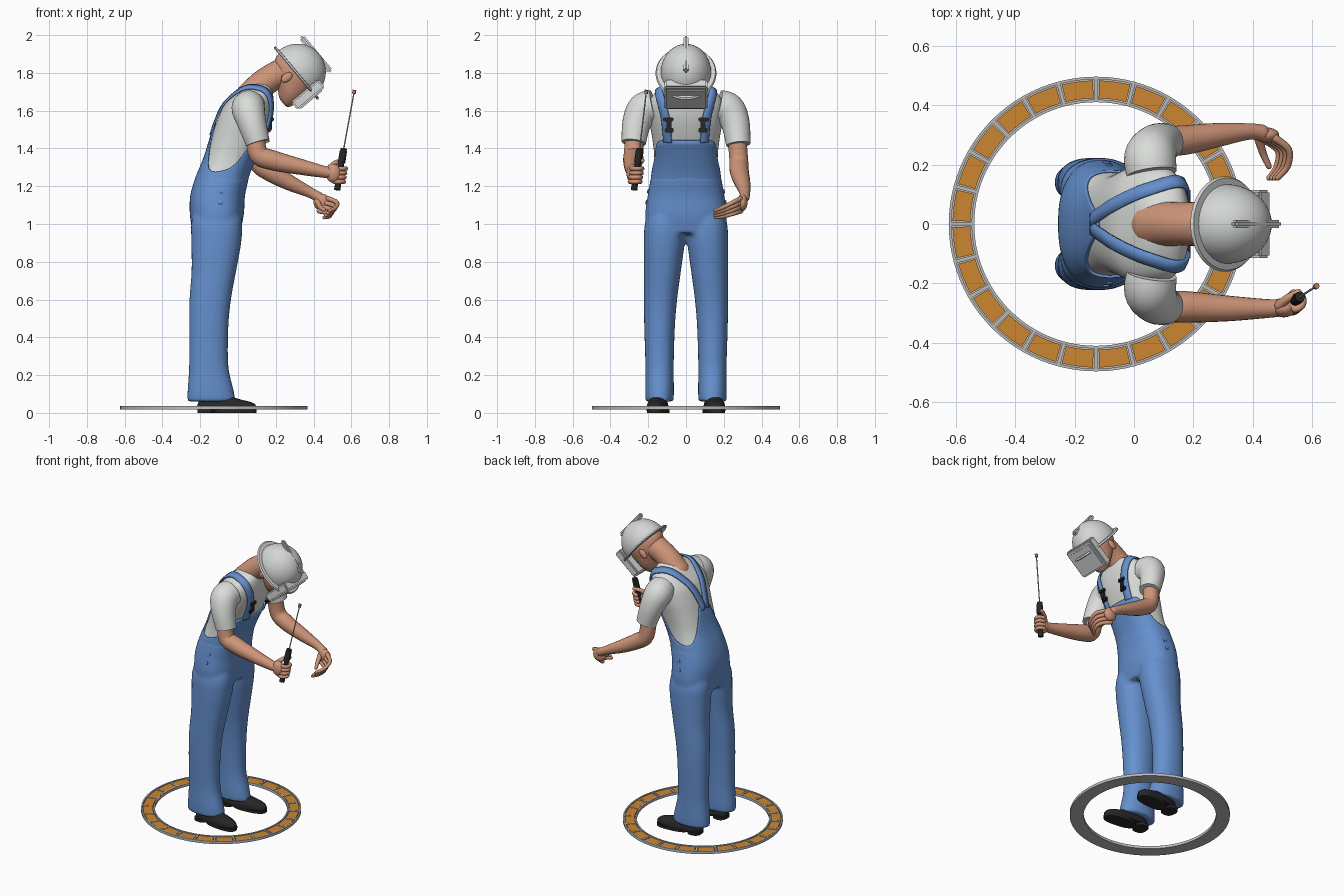
import bpy, bmesh, math
from mathutils import Vector, Matrix
from mathutils.bvhtree import BVHTree

if "Cube" in bpy.data.objects:
    bpy.data.objects.remove(bpy.data.objects["Cube"])


def material(name, r, g, b):
    m = bpy.data.materials.new(name)
    m.use_nodes = True
    m.diffuse_color = (r, g, b, 1)
    m.node_tree.nodes["Principled BSDF"].inputs["Base Color"].default_value = (r, g, b, 1)
    return m


DENIM = material("denim_blue", .13, .28, .62)
SHIRT = material("shirt_white", .70, .72, .70)
SKIN = material("skin", .62, .30, .19)
HELMET = material("helmet_grey", .66, .67, .67)
BLACK = material("black", .02, .02, .02)
ORANGE = material("orange", .60, .24, .03)
STEEL = material("steel_grey", .50, .50, .50)
COPPER = material("copper", .45, .18, .09)


def finish(name, bm, mat, matrix=None, angle=40):
    bmesh.ops.recalc_face_normals(bm, faces=bm.faces)
    me = bpy.data.meshes.new(name)
    bm.to_mesh(me)
    bm.free()
    if matrix:
        me.transform(matrix)
    me.materials.append(mat)
    me.shade_smooth()
    me.set_sharp_from_angle(angle=math.radians(angle))
    ob = bpy.data.objects.new(name, me)
    bpy.context.scene.collection.objects.link(ob)
    return ob


def spline(rows, steps=5):
    """Smooth curve through rows of any number of components."""
    rows = [Vector(r) for r in rows]
    out = []
    for i in range(len(rows) - 1):
        b, c = rows[i], rows[i + 1]
        a, d = rows[max(i - 1, 0)], rows[min(i + 2, len(rows) - 1)]
        for k in range(steps):
            t = k / steps
            out.append(b + (c - a) * (t / 2) + (2 * a - 5 * b + 4 * c - d) * (t * t / 2)
                       + (3 * b - a - 3 * c + d) * (t ** 3 / 2))
    return out + [rows[-1]]


def skin_rings(bm, rings, caps=True):
    vs = [[bm.verts.new(p) for p in ring] for ring in rings]
    n = len(vs[0])
    for a, b in zip(vs, vs[1:]):
        for i in range(n):
            bm.faces.new((a[i], a[(i + 1) % n], b[(i + 1) % n], b[i]))
    if caps:
        bm.faces.new(vs[0])
        bm.faces.new(vs[-1])


def section(row, a, p=2.4, off=0):
    """Point at angle a on a level rounded section (height, cx, cy, rx, ry)."""
    h, cx, cy, rx, ry = row
    c, s = math.cos(a), math.sin(a)
    return (cx + (rx + off) * math.copysign(abs(c) ** (2 / p), c),
            cy + (ry + off) * math.copysign(abs(s) ** (2 / p), s), h)


def loft(bm, rows, n=40, p=2.4):
    skin_rings(bm, [[section(r, math.tau * i / n, p) for i in range(n)] for r in spline(rows)])


def tube(name, rows, mat, n=20, round_ends=True):
    """Round limb through rows of (x, y, z, radius)."""
    rows = [(Vector(r[:3]), r[3]) for r in spline(rows)]
    if round_ends:
        def dome(end, inner):
            d = (end[0] - inner[0]).normalized()
            return [(end[0] + d * end[1] * math.sin(a), end[1] * math.cos(a)) for a in (.5, 1, 1.45)]
        rows = dome(rows[0], rows[1])[::-1] + rows + dome(rows[-1], rows[-2])
    rings, side = [], None
    for i, (c, r) in enumerate(rows):
        t = (rows[min(i + 1, len(rows) - 1)][0] - rows[max(i - 1, 0)][0]).normalized()
        side = t.orthogonal() if side is None else side - t * side.dot(t)
        side.normalize()
        up = t.cross(side)
        rings.append([c + r * (side * math.cos(k) + up * math.sin(k))
                      for k in (math.tau * j / n for j in range(n))])
    bm = bmesh.new()
    skin_rings(bm, rings)
    return finish(name, bm, mat, angle=60)


def box(name, center, size, mat, matrix=None, bevel=.004):
    bm = bmesh.new()
    bmesh.ops.create_cube(bm, size=1, matrix=Matrix.Translation(center) @ Matrix.Diagonal((*size, 1)))
    bmesh.ops.bevel(bm, geom=bm.edges[:], offset=bevel, segments=2, affect='EDGES')
    return finish(name, bm, mat, matrix)


def ball(name, center, radii, mat, matrix=None):
    bm = bmesh.new()
    bmesh.ops.create_uvsphere(bm, u_segments=24, v_segments=14, radius=1,
                              matrix=Matrix.Translation(center) @ Matrix.Diagonal((*radii, 1)))
    return finish(name, bm, mat, matrix)


def lathe(name, profile, mat, matrix, n=64, closed=True):
    """Profile of (radius, height) turned about the local z axis."""
    rings = [[(r * math.cos(a), r * math.sin(a), h) for a in (math.tau * i / n for i in range(n))]
             for r, h in profile]
    bm = bmesh.new()
    skin_rings(bm, rings + ([rings[0]] if closed else []), caps=not closed)
    bmesh.ops.remove_doubles(bm, verts=bm.verts, dist=1e-5)
    return finish(name, bm, mat, matrix)


# Floor ring: steel tray, rims, dividers and orange tiles
ring_at = Matrix.Translation((-.128, 0, 0))
lathe("ring_tray", [(.411, .018), (.497, .018), (.497, .026), (.411, .026)], STEEL, ring_at, 96)
for name, r in (("ring_inner_rim", .411), ("ring_outer_rim", .488)):
    lathe(name, [(r, .02), (r + .009, .02), (r + .009, .036), (r, .036)], STEEL, ring_at, 96)
tiles = bmesh.new()
for k in range(24):
    turn = Matrix.Rotation(math.tau * k / 24, 4, 'Z')
    box("ring_divider", (.454, 0, .029), (.076, .012, .012), STEEL, ring_at @ turn, .001)
    arcs = [[turn @ Vector((r * math.cos(a), r * math.sin(a), z))
             for r, z in ((.424, .024), (.484, .024), (.484, .033), (.424, .033))]
            for a in (math.radians(1.2 + 2.1 * j) for j in range(7))]
    skin_rings(tiles, arcs)
finish("ring_tiles", tiles, ORANGE, ring_at)

# Shirt torso
torso_rows = [(.95, -.115, 0, .115, .20), (1.05, -.112, 0, .133, .206), (1.15, -.108, 0, .135, .193),
              (1.25, -.083, 0, .132, .176), (1.35, -.042, 0, .132, .168), (1.45, -.003, 0, .14, .178),
              (1.55, .032, 0, .142, .195), (1.63, .058, 0, .13, .20), (1.69, .085, 0, .10, .168),
              (1.725, .10, 0, .075, .11), (1.745, .11, 0, .05, .065)]
bm = bmesh.new()
loft(bm, torso_rows, 64)
bmesh.ops.recalc_face_normals(bm, faces=bm.faces)
surface = BVHTree.FromBMesh(bm)
finish("shirt_torso", bm, SHIRT, angle=70)

# Trousers: two legs and hips blended into one skin
leg = [(.06, -.14, .14, .128, .074), (.12, -.145, .14, .122, .076), (.25, -.155, .14, .104, .075),
       (.45, -.155, .14, .104, .081), (.6, -.147, .135, .110, .088), (.75, -.128, .125, .118, .098),
       (.9, -.115, .115, .132, .108), (1.0, -.113, .11, .135, .108), (1.08, -.112, .10, .12, .09)]
bm = bmesh.new()
for s in (1, -1):
    loft(bm, [(h, cx, cy * s, rx, ry) for h, cx, cy, rx, ry in leg], p=2.2)
loft(bm, [(h, cx, cy, rx + .010, ry + .010) for h, cx, cy, rx, ry in torso_rows[:4]])
trousers = finish("trousers", bm, DENIM)
blend = trousers.modifiers.new("blend", 'REMESH')
blend.mode, blend.voxel_size, blend.use_smooth_shade = 'VOXEL', .011, True
soft = trousers.modifiers.new("soften", 'SMOOTH')
soft.factor, soft.iterations = .5, 6

# Bib: shell over the torso with a curved top edge
dense = spline(torso_rows, 10)
edge = spline([(0, 1.44), (42, 1.44), (58, 1.41), (75, 1.32), (95, 1.28), (120, 1.285),
               (142, 1.34), (160, 1.43), (172, 1.51), (180, 1.54)], 8)


def sample(table, x):
    for a, b in zip(table, table[1:]):
        if x <= b[0]:
            return a.lerp(b, (x - a[0]) / (b[0] - a[0]))
    return table[-1]


def bib_point(i, j):
    a = math.tau * i / 96
    top = sample(edge, min(360 * i / 96, 360 - 360 * i / 96))[1]
    return section(sample(dense, 1.12 + (top - 1.12) * j / 14), a, off=.009)


bm = bmesh.new()
skin_rings(bm, [[bib_point(i, j) for i in range(96)] for j in range(15)], caps=False)
bib = finish("bib", bm, DENIM, angle=70)
bib.modifiers.new("cloth", 'SOLIDIFY').thickness = .008

# Straps hug the shirt; buckles and buttons
strap = [(-.13, .012, 1.47), (-.085, .045, 1.59), (-.03, .085, 1.68), (.05, .12, 1.73),
         (.12, .14, 1.72), (.175, .135, 1.66), (.19, .12, 1.58), (.17, .11, 1.50), (.15, .108, 1.42)]
for s, side_name in ((1, "left"), (-1, "right")):
    path = [Vector((x, y * s, z)) for x, y, z in spline(strap, 6)]
    bm = bmesh.new()
    rows = []
    for i, p in enumerate(path):
        t = path[min(i + 1, len(path) - 1)] - path[max(i - 1, 0)]
        loc, nor = surface.find_nearest(p)[:2]
        across = t.cross(nor).normalized()
        row = []
        for w in (-.022, 0, .022):
            q, qn = surface.find_nearest(loc + across * w)[:2]
            row.append(bm.verts.new(q + qn * .010))
        rows.append(row)
    for a, b in zip(rows, rows[1:]):
        for k in range(2):
            bm.faces.new((a[k], a[k + 1], b[k + 1], b[k]))
    ob = finish("strap_" + side_name, bm, DENIM, angle=80)
    mod = ob.modifiers.new("cloth", 'SOLIDIFY')
    mod.thickness, mod.offset = .010, 0
    for name, z, size in (("buckle_slide", 1.535, (.016, .052, .022)),
                          ("buckle_clip", 1.50, (.014, .026, .06)),
                          ("buckle_hook", 1.462, (.016, .044, .026))):
        loc, nor = surface.find_nearest((.25, .11 * s, z))[:2]
        box(name + "_" + side_name, (*(loc + nor * .016),), size, BLACK)
    for x, z in ((-.08, 1.19), (-.09, 1.13)):
        loc, nor = surface.find_nearest((x, .3 * s, z))[:2]
        lathe("hip_button_" + side_name, [(.012, 0), (.012, .006), (.008, .008)], DENIM,
              Matrix.Translation(loc + nor * .008) @ nor.to_track_quat('Z', 'Y').to_matrix().to_4x4(),
              16, False)
    # Short sleeve
    drop = .0 if s < 0 else .01
    tube("sleeve_" + side_name, [(.06, s * .17, 1.625, .085), (.055, s * .225, 1.605, .088),
                                 (.075, s * .262, 1.53, .076), (.105, s * .277, 1.43 - drop, .064)],
         SHIRT, 28, False)
    # Shoe: upper, sole and heel, toe turned slightly outward
    place = Matrix.Translation((-.06, s * .15, 0)) @ Matrix.Rotation(s * .1, 4, 'Z')
    bm = bmesh.new()
    loft(bm, [(.016, 0, 0, .155, .052), (.035, 0, 0, .157, .054), (.055, -.008, 0, .143, .049),
              (.075, -.04, 0, .10, .042), (.105, -.08, 0, .06, .036)], p=2.3)
    finish("shoe_" + side_name, bm, BLACK, place)
    for name, x, rx in (("sole_", .045, .113), ("heel_", -.11, .045)):
        bm = bmesh.new()
        loft(bm, [(0, x, 0, rx, .05), (.02, x, 0, rx, .052)], p=2.6)
        finish(name + side_name, bm, BLACK, place)

# Arms
tube("arm_right", [(.09, -.27, 1.48, .05), (.108, -.278, 1.37, .052), (.18, -.28, 1.338, .053),
                   (.32, -.285, 1.305, .043), (.46, -.285, 1.275, .031), (.50, -.28, 1.27, .030)], SKIN)
tube("arm_left", [(.09, .27, 1.46, .05), (.105, .28, 1.33, .05), (.17, .283, 1.275, .05),
                  (.28, .30, 1.215, .041), (.385, .312, 1.165, .028), (.43, .308, 1.14, .028)], SKIN)

# Right hand closed round the torch
base, head_end, tip = Vector((.525, -.275, 1.18)), Vector((.56, -.245, 1.40)), Vector((.615, -.21, 1.70))
ball("palm_right", (.505, -.285, 1.268), (.04, .03, .05), SKIN)
for i in range(4):
    c = base.lerp(head_end, .2 + i * .105)
    tube("finger_right", [(c.x + .028 * math.cos(a), c.y + .028 * math.sin(a), c.z, .012)
                          for a in (math.radians(d) for d in (215, 275, 335, 395, 460))], SKIN, 10)
tube("thumb_right", [(.49, -.275, 1.30, .017), (.52, -.25, 1.325, .014), (.555, -.23, 1.335, .011)], SKIN, 12)

# Torch: handle, collar, rod and tip
tube("torch_handle", [(*base, .017), (*base.lerp(head_end, .5), .015), (*head_end, .017)], BLACK, 16, False)
tube("torch_collar", [(*base.lerp(head_end, .66), .020), (*base.lerp(head_end, .95), .019)], BLACK, 8, False)
tube("torch_rod", [(*head_end, .0035), (*tip, .0035)], STEEL, 8, False)
tube("torch_tip", [(*head_end.lerp(tip, .965), .010), (*head_end.lerp(tip, 1.03), .010)], COPPER, 8, False)

# Left hand, open with curled fingers
ball("palm_left", (.445, .300, 1.115), (.045, .026, .045), SKIN)
for i in range(4):
    tube("finger_left", [(.475 - .015 * i, .29, 1.135 - .022 * i, .014),
                         (.522 - .012 * i, .25, 1.115 - .020 * i, .012),
                         (.518 - .012 * i, .195, 1.088 - .016 * i, .011),
                         (.485 - .010 * i, .155, 1.070 - .012 * i, .009)], SKIN, 10)
tube("thumb_left", [(.42, .29, 1.12, .016), (.435, .24, 1.09, .013), (.455, .195, 1.075, .010)], SKIN, 10)

# Head, in a frame tipped forward: local x is the face, local z the crown
tilt = Matrix.Translation((.31, 0, 1.80)) @ Matrix.Rotation(math.radians(50), 4, 'Y')
tube("neck", [(.07, 0, 1.67, .085), (.125, 0, 1.735, .075), (.18, 0, 1.775, .073), (.235, 0, 1.80, .078)], SKIN, 28)
bm = bmesh.new()
loft(bm, [(-.158, .075, 0, .022, .022), (-.145, .068, 0, .045, .043), (-.105, .045, 0, .078, .073),
          (-.055, .005, 0, .122, .090), (0, -.008, 0, .130, .098), (.06, -.008, 0, .11, .085)], p=2.1)
finish("head", bm, SKIN, tilt, 70)
ball("nose", (.128, 0, -.06), (.022, .014, .024), SKIN, tilt)
for s in (1, -1):
    ball("ear", (-.015, s * .096, -.055), (.022, .012, .034), SKIN, tilt)

# Helmet: dome, brim, crest and face shield
oval = tilt @ Matrix.Diagonal((1.1, .97, 1, 1))
lathe("helmet_dome", [(.138 * math.cos(a), .157 * math.sin(a))
                      for a in (math.pi / 2 * k / 14 for k in range(14))] + [(.002, .157)],
      HELMET, oval, 48, False)
lathe("helmet_brim", [(.125, -.006), (.160, -.008), (.166, -.003), (.160, .006), (.125, .008)], HELMET, oval, 64)
box("helmet_crest", (-.01, 0, .142), (.242, .028, .030), HELMET, tilt, .009)
box("face_shield", (.127, 0, -.027), (.056, .230, .190), HELMET, tilt, .008)
box("face_shield_panel", (.157, 0, -.03), (.008, .190, .150), HELMET, tilt, .002)
